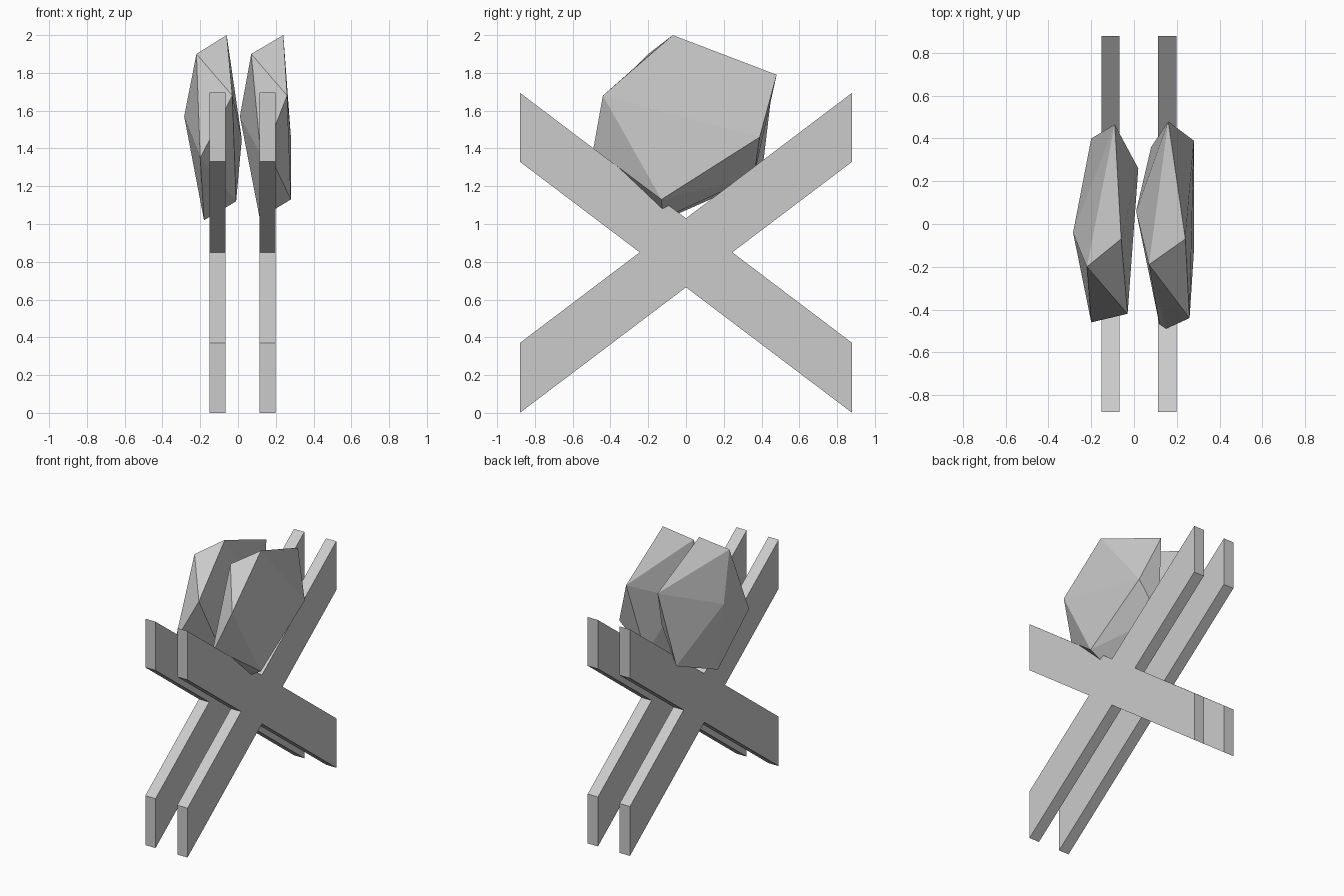
import bpy, bmesh

if "Cube" in bpy.data.objects:
    bpy.data.objects.remove(bpy.data.objects["Cube"])


def make_object(name, bm):
    bmesh.ops.recalc_face_normals(bm, faces=bm.faces)
    mesh = bpy.data.meshes.new(name)
    bm.to_mesh(mesh)
    bm.free()
    obj = bpy.data.objects.new(name, mesh)
    bpy.context.collection.objects.link(obj)
    return obj


def cross_frame(name, x0, x1):
    """X-shaped plank outline (y, z), extruded along x."""
    half = [(0.88, 0.0), (0.88, 0.37), (0.245, 0.85), (0.88, 1.33), (0.88, 1.695)]
    outline = [(0, 0.665)] + half + [(0, 1.03)] + [(-y, z) for y, z in reversed(half)]
    bm = bmesh.new()
    face = bm.faces.new([bm.verts.new((x0, y, z)) for y, z in outline])
    ext = bmesh.ops.extrude_face_region(bm, geom=[face], use_keep_orig=True)
    moved = [g for g in ext["geom"] if isinstance(g, bmesh.types.BMVert)]
    bmesh.ops.translate(bm, verts=moved, vec=(x1 - x0, 0, 0))
    return make_object(name, bm)


def stone(name, points):
    """Faceted stone as the hull of a few corner points."""
    bm = bmesh.new()
    for p in points:
        bm.verts.new(p)
    res = bmesh.ops.convex_hull(bm, input=bm.verts)
    loose = {g for g in res["geom_interior"] + res["geom_unused"]
             if isinstance(g, bmesh.types.BMVert)}
    bmesh.ops.delete(bm, geom=list(loose), context='VERTS')
    return make_object(name, bm)


# Two crossed plank frames
cross_frame("left_cross_frame", -0.152, -0.067)
cross_frame("right_cross_frame", 0.113, 0.198)

# Two flattened stones: outer ring, inner ring, side apex
stone("right_stone", [
    (0.24, -0.07, 2.00), (0.16, 0.48, 1.79), (0.28, 0.39, 1.46),
    (0.28, -0.13, 1.13), (0.26, -0.44, 1.68),
    (0.07, -0.19, 1.90), (0.15, -0.49, 1.40), (0.12, -0.475, 1.37),
    (0.115, -0.12, 1.03), (0.08, 0.36, 1.25), (0.01, 0.06, 1.57)])
stone("left_stone", [
    (-0.06, -0.07, 2.00), (-0.09, 0.465, 1.79), (0.02, 0.26, 1.45),
    (-0.01, -0.13, 1.12), (-0.03, -0.42, 1.68),
    (-0.22, -0.20, 1.90), (-0.20, -0.46, 1.35),
    (-0.18, -0.12, 1.02), (-0.20, 0.40, 1.25), (-0.285, -0.04, 1.57)])
